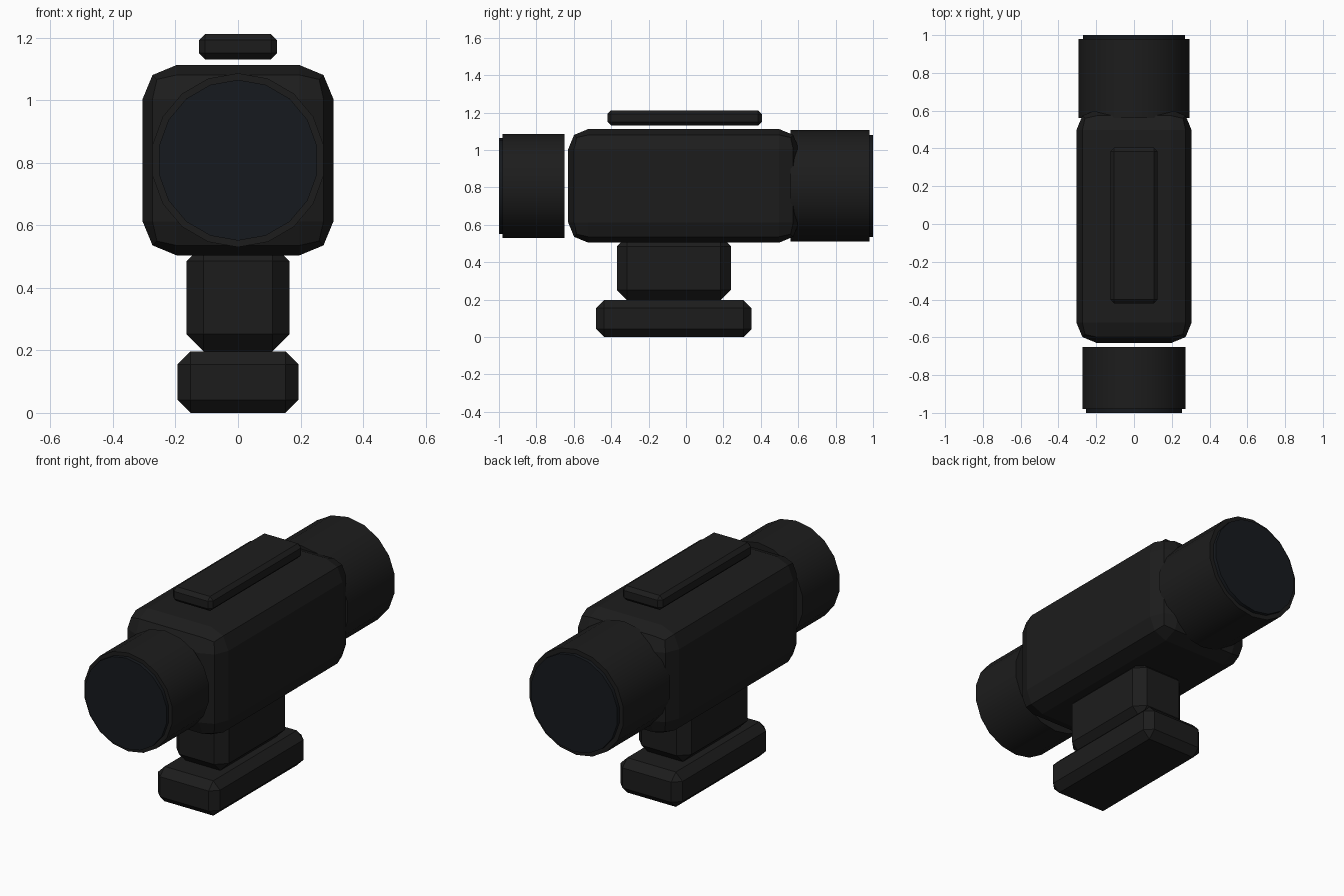
import bpy
import math

if "Cube" in bpy.data.objects:
    bpy.data.objects.remove(bpy.data.objects["Cube"])


def material(name, rgb):
    m = bpy.data.materials.new(name)
    m.diffuse_color = (*rgb, 1)
    m.use_nodes = True
    m.node_tree.nodes["Principled BSDF"].inputs["Base Color"].default_value = m.diffuse_color
    return m


BLACK = material("matte_black", (0.012, 0.012, 0.012))
GLASS = material("dark_glass", (0.008, 0.010, 0.013))


def block(name, x, y, z, bevel, segments=1):
    """Bevelled box: half width x, ranges y and z."""
    bpy.ops.mesh.primitive_cube_add(
        size=1, location=(0, (y[0] + y[1]) / 2, (z[0] + z[1]) / 2))
    ob = bpy.context.object
    ob.name = name
    ob.scale = (2 * x, y[1] - y[0], z[1] - z[0])
    bpy.ops.object.transform_apply(location=False, rotation=False, scale=True)
    mod = ob.modifiers.new("bevel", "BEVEL")
    mod.width = bevel
    mod.segments = segments
    ob.data.materials.append(BLACK)
    return ob


def tube(name, radius, y, mat, z=0.808):
    """18-sided cylinder lying along y, with a corner at the top."""
    bpy.ops.mesh.primitive_cylinder_add(
        vertices=18, radius=radius, depth=y[1] - y[0],
        location=(0, (y[0] + y[1]) / 2, z), rotation=(math.pi / 2, 0, 0))
    ob = bpy.context.object
    ob.name = name
    ob.data.materials.append(mat)
    bpy.ops.object.shade_smooth_by_angle(angle=math.radians(30))
    return ob


# Housing, neck, foot and top rail
block("housing", 0.305, (-0.63, 0.605), (0.504, 1.112), 0.108, 2)
block("neck", 0.165, (-0.37, 0.24), (0.197, 0.54), 0.055)
block("foot", 0.194, (-0.48, 0.35), (0.0, 0.197), 0.042)
block("top_rail", 0.125, (-0.42, 0.405), (1.13, 1.212), 0.02)

# Front and rear barrels, each with a slightly proud lens
tube("front_barrel", 0.278, (-0.98, -0.65), BLACK)
tube("front_lens", 0.257, (-1.0, -0.96), GLASS)
tube("rear_barrel", 0.298, (0.56, 0.98), BLACK)
tube("rear_lens", 0.273, (0.96, 1.0), GLASS)
